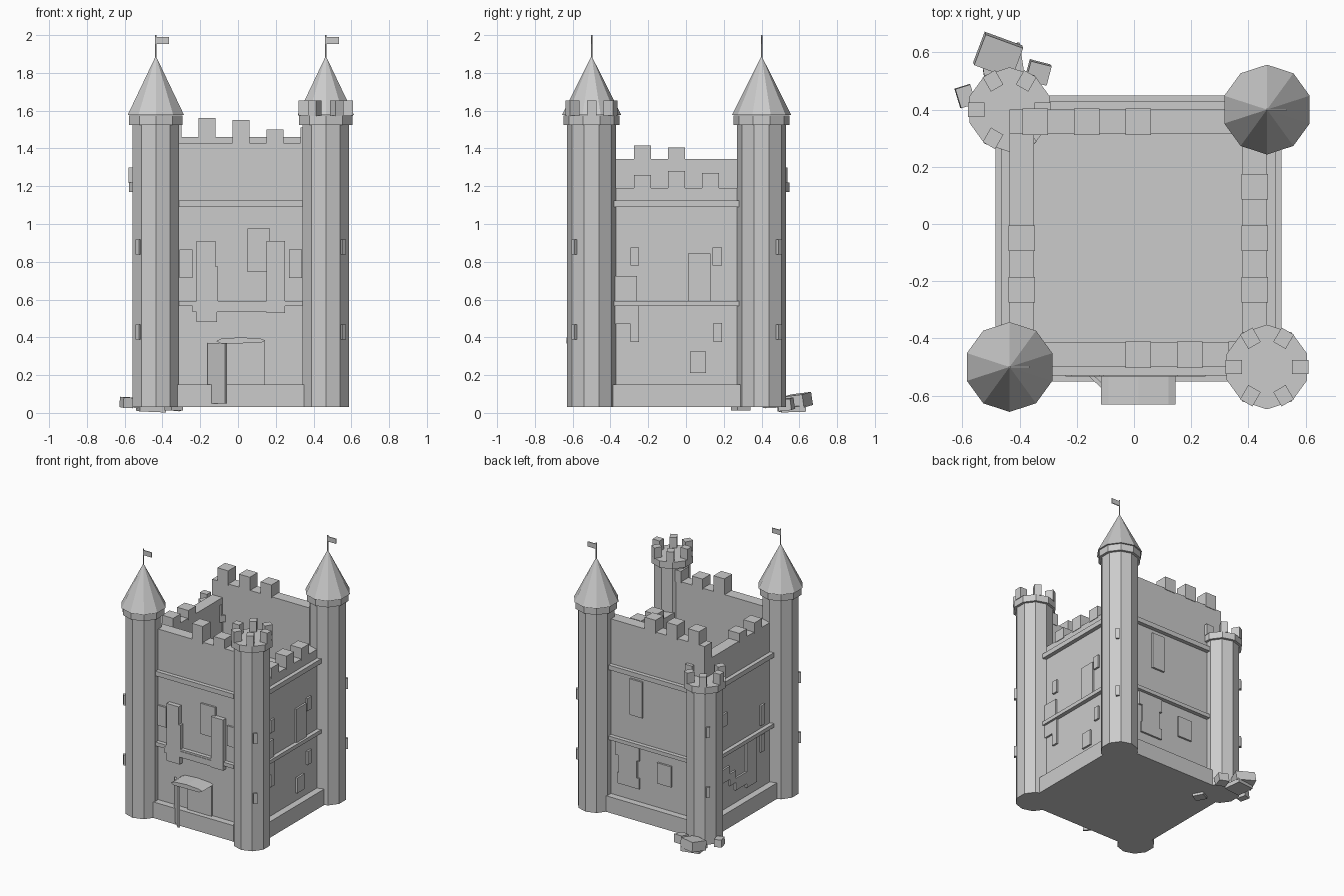
import bpy, math
from mathutils import Euler

Z0 = 0.03                                   # castle underside, rubble lies lower
X0, X1, Y0, Y1 = -0.435, 0.465, -0.50, 0.40  # wall outer faces = tower centres
T = 0.085                                   # wall thickness


def mesh(name, verts, faces):
    me = bpy.data.meshes.new(name)
    me.from_pydata(verts, [], faces)
    me.update()
    ob = bpy.data.objects.new(name, me)
    bpy.context.collection.objects.link(ob)
    return ob


def cuboid(name, loc, size, rot=(0, 0, 0)):
    bpy.ops.mesh.primitive_cube_add(size=1, location=loc, rotation=rot)
    ob = bpy.context.object
    ob.name, ob.scale = name, size
    return ob


def box(name, xa, xb, ya, yb, za, zb):
    return cuboid(name, ((xa + xb) / 2, (ya + yb) / 2, (za + zb) / 2),
                  (xb - xa, yb - ya, zb - za))


def drum(name, x, y, r1, r2, za, zb, n=10):
    # first vertex of Blender's cones points along +y
    bpy.ops.mesh.primitive_cone_add(vertices=n, radius1=r1, radius2=r2, depth=zb - za,
                                    location=(x, y, (za + zb) / 2))
    bpy.context.object.name = name


def on_wall(name, side, u0, u1, za, zb, out, inn=0.02):
    # box lying on a wall face, reaching `out` outside it and `inn` inside it
    if side == "front":
        box(name, u0, u1, Y0 - out, Y0 + inn, za, zb)
    elif side == "back":
        box(name, u0, u1, Y1 - inn, Y1 + out, za, zb)
    elif side == "left":
        box(name, X0 - out, X0 + inn, u0, u1, za, zb)
    else:
        box(name, X1 - inn, X1 + out, u0, u1, za, zb)


# keep: plinth and solid core up to the roof
box("plinth", X0 - 0.05, X1 + 0.05, Y0 - 0.05, Y1 + 0.05, Z0, 0.15)
box("keep_core", X0 + 0.04, X1 - 0.04, Y0 + 0.04, Y1 - 0.04, 0.1, 1.0)

# walls of uneven height, with surviving merlons (centre, top) and string courses
walls = {
    "front": (X0, X1, 1.43, [(0.015, 1.55), (0.195, 1.50), (0.375, 1.51)]),
    "back": (X0, X1, 1.46, [(-0.345, 1.56), (-0.165, 1.56), (0.015, 1.55)]),
    "left": (Y0, Y1, 1.345, [(-0.23, 1.415), (-0.05, 1.405)]),
    "right": (Y0, Y1, 1.19, [(-0.23, 1.26), (-0.05, 1.28), (0.13, 1.27)]),
}
for side, (a, b, top, merlons) in walls.items():
    on_wall(side + "_wall", side, a, b, 0.1, top, 0, T)
    for u, zt in merlons:
        on_wall(side + "_merlon", side, u - 0.045, u + 0.045, top - 0.01, zt, 0.004, T + 0.004)
    for za, zb in ((0.565, 0.593), (1.09, 1.125)):
        on_wall(side + "_string_course", side, a, b, za, zb, 0.03)

# windows and stone patches: u0, u1, z0, z1
plates = {
    "front": [(-0.31, -0.24, 0.715, 0.865), (0.27, 0.34, 0.715, 0.865),
              (0.05, 0.17, 0.745, 0.975), (-0.06, 0.14, 0.14, 0.38)],
    "right": [(-0.295, -0.25, 0.78, 0.875), (0.14, 0.19, 0.78, 0.875),
              (-0.38, -0.26, 0.58, 0.725), (0.01, 0.13, 0.58, 0.845),
              (-0.38, -0.25, 0.47, 0.57), (-0.295, -0.25, 0.375, 0.475),
              (0.145, 0.19, 0.375, 0.475), (0.02, 0.105, 0.21, 0.325)],
    "left": [(0.15, 0.2, 0.78, 0.875), (-0.295, -0.25, 0.62, 0.77),
             (-0.2, -0.08, 0.22, 0.56), (-0.295, -0.25, 0.42, 0.55),
             (0.12, 0.2, 0.36, 0.46), (0.05, 0.12, 0.31, 0.4), (-0.08, 0.05, 0.25, 0.34)],
    "back": [(0.075, 0.18, 0.79, 1.06), (0.12, 0.27, 0.28, 0.55),
             (0.1, 0.3, 0.46, 0.56), (0.1, 0.28, 0.25, 0.33), (-0.165, -0.05, 0.335, 0.49)],
}
for side, items in plates.items():
    for p in items:
        on_wall(side + "_window", side, *p, 0.014)

# broken frame and ledge on the front
for p in ((-0.22, -0.12, 0.53, 0.91), (0.15, 0.25, 0.53, 0.91), (-0.125, -0.105, 0.56, 0.775),
          (-0.24, 0.25, 0.535, 0.58), (-0.22, -0.11, 0.48, 0.54)):
    on_wall("front_frame", "front", *p, 0.034)

# door canopy: shallow lens profile pushed forward
prof = [(-0.115, 0.38), (-0.09, 0.393), (0.015, 0.4), (0.12, 0.393),
        (0.145, 0.383), (0.12, 0.37), (-0.09, 0.367)]
n = len(prof)
mesh("door_canopy", [(x, y, z) for y in (-0.632, -0.49) for x, z in prof],
     [tuple(reversed(range(n))), tuple(range(n, 2 * n))] +
     [(i, (i + 1) % n, n + (i + 1) % n, n + i) for i in range(n)])

# open door leaf
cuboid("door_leaf", (-0.11, -0.568, 0.21), (0.13, 0.014, 0.32), (0, 0, math.atan2(-0.085, 0.09)))

# corner towers: x, y, shaft top, has spire
for x, y, top, spire in ((X0, Y0, 1.525, True), (X1, Y1, 1.525, True),
                         (X1, Y0, 1.525, False), (X0, Y1, 1.17, False)):
    drum("tower_shaft", x, y, 0.129, 0.129, Z0, top)
    drum("tower_collar", x, y, 0.148, 0.148, top, top + 0.05)
    if spire:
        drum("spire", x, y, 0.157, 0, 1.577, 1.89)
        drum("flag_pole", x, y, 0.004, 0.004, 1.86, 2.0, 6)
        box("flag", x, x + 0.07, y - 0.003, y + 0.003, 1.953, 1.99)
    else:
        for i in range(6):
            a = i * math.pi / 3
            cuboid("tower_merlon", (x + 0.116 * math.cos(a), y + 0.116 * math.sin(a), top + 0.088),
                   (0.058, 0.05, 0.082), (0, 0, a))
    # arrow slits facing diagonally outward
    a = math.atan2(y + 0.05, x - 0.015)
    for z in (0.428, 0.878):
        cuboid("arrow_slit", (x + 0.122 * math.cos(a), y + 0.122 * math.sin(a), z),
               (0.034, 0.026, 0.078), (0, 0, a))

# fallen stones beside the broken tower
for loc, size, rot in (
        ((-0.475, 0.59, 0.063), (0.14, 0.115, 0.07), (0.12, 0.1, -0.35)),
        ((-0.335, 0.53, 0.045), (0.075, 0.07, 0.06), (0.1, 0.1, -0.25)),
        ((-0.59, 0.447, 0.055), (0.055, 0.07, 0.055), (0.05, 0.05, 0.3)),
        ((-0.46, 0.56, 0.022), (0.14, 0.13, 0.03), (0.03, 0.04, 0.15)),
        ((-0.34, 0.29, 0.022), (0.07, 0.08, 0.02), (0, 0, 0.5))):
    cuboid("rubble", loc, size, Euler(rot))
